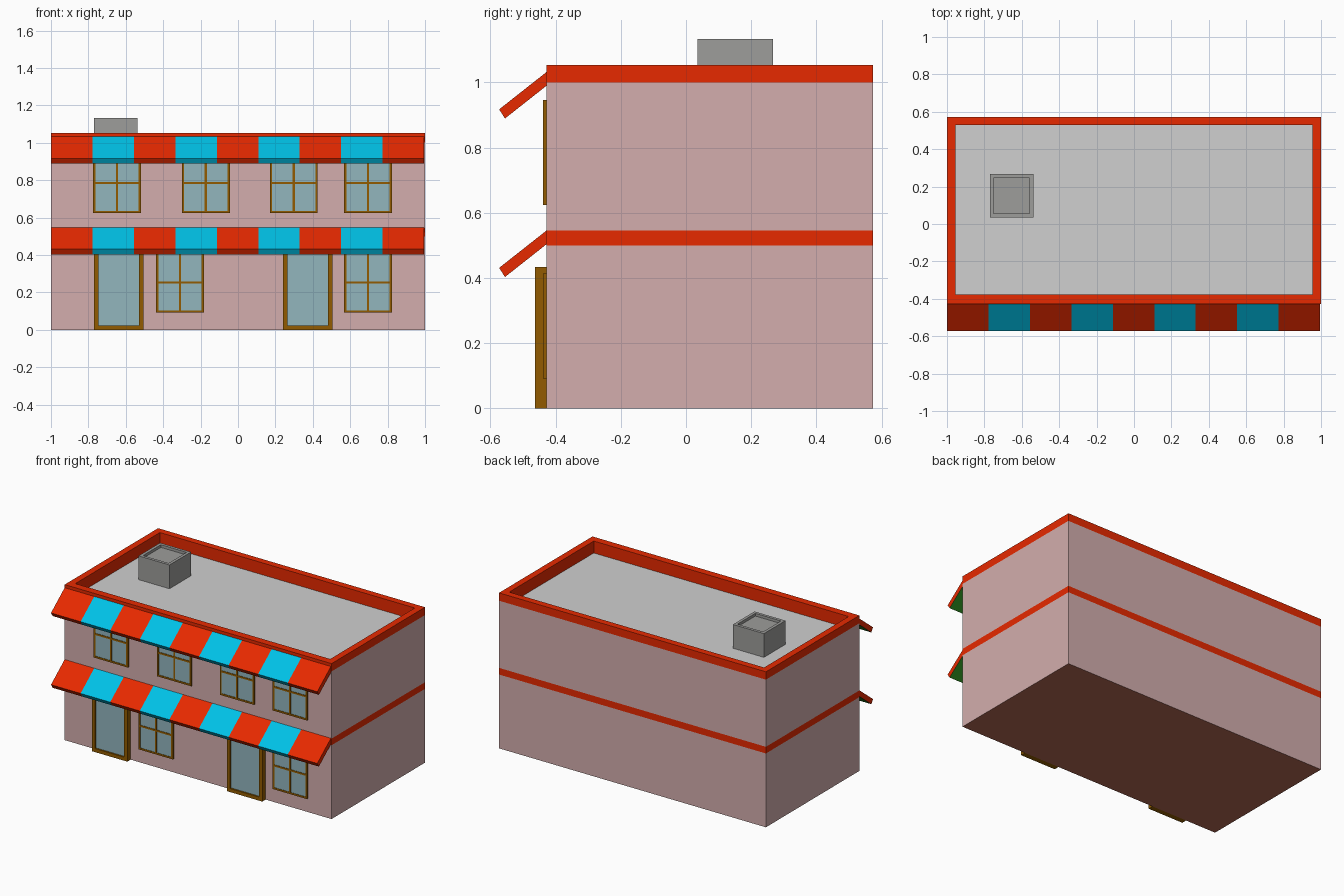
import bpy, bmesh

if "Cube" in bpy.data.objects:
    bpy.data.objects.remove(bpy.data.objects["Cube"])

def mat(name, r, g, b):
    lin = lambda c: (c / 255 / 12.92) if c < 10.3 else ((c / 255 + 0.055) / 1.055) ** 2.4
    m = bpy.data.materials.new(name)
    m.diffuse_color = (lin(r), lin(g), lin(b), 1)
    m.use_nodes = True
    m.node_tree.nodes["Principled BSDF"].inputs["Base Color"].default_value = m.diffuse_color
    return m

WALL = mat("pink_wall", 211, 174, 173)
RED = mat("red_trim", 234, 42, 0)
BLUE = mat("blue_stripe", 0, 196, 234)
GLASS = mat("window_glass", 146, 182, 190)
WOOD = mat("brown_wood", 146, 91, 0)
ROOF = mat("light_grey_roof", 208, 208, 208)
VENT = mat("grey_vent", 157, 157, 155)
BASE = mat("brown_base", 180, 104, 84)
GREEN = mat("green_underside", 44, 138, 30)

def finish(bm, name, mats):
    me = bpy.data.meshes.new(name)
    bm.to_mesh(me)
    bm.free()
    for m in mats:
        me.materials.append(m)
    ob = bpy.data.objects.new(name, me)
    bpy.context.collection.objects.link(ob)
    return ob

def add_box(bm, x0, x1, y0, y1, z0, z1, mi=0):
    vs = bmesh.ops.create_cube(bm, size=1)["verts"]
    for v in vs:
        v.co = (x1 if v.co.x > 0 else x0, y1 if v.co.y > 0 else y0, z1 if v.co.z > 0 else z0)
    for f in {f for v in vs for f in v.link_faces}:
        f.material_index = mi

def stacked_rings(name, rings, mats, band_mats, bottom, top):
    """Skin rectangles (x0, x1, y0, y1, z) one after another and cap both ends."""
    bm = bmesh.new()
    loops = [[bm.verts.new(p) for p in ((a, c, z), (b, c, z), (b, d, z), (a, d, z))]
             for a, b, c, d, z in rings]
    for lo, hi, mi in zip(loops, loops[1:], band_mats):
        for i in range(4):
            j = (i + 1) % 4
            bm.faces.new((lo[i], lo[j], hi[j], hi[i])).material_index = mi
    bm.faces.new(loops[0][::-1]).material_index = bottom
    bm.faces.new(loops[-1]).material_index = top
    return finish(bm, name, mats)

# Body: walls, two red bands, parapet and sunken flat roof
FRONT, BACK = -0.427, 0.573
FLOOR = 0.972
outer = (-1, 1, FRONT, BACK)
inner = (-0.955, 0.955, FRONT + 0.05, BACK - 0.045)
rings = [(*outer, z) for z in (0, 0.5, 0.545, 1.0, 1.053)] + [(*inner, 1.053), (*inner, FLOOR)]
stacked_rings("building_body", rings, [WALL, RED, ROOF, BASE], [0, 1, 0, 1, 1, 1], 3, 2)

# Roof vent box with a recessed top
vo, vi = (-0.77, -0.538, 0.035, 0.266), (-0.75, -0.558, 0.055, 0.246)
stacked_rings("roof_vent", [(*vo, FLOOR), (*vo, 1.133), (*vi, 1.133), (*vi, 1.115)],
              [VENT], [0, 0, 0], 0, 0)

# Striped sloping awnings with green undersides
def awning(name, z):
    bm = bmesh.new()
    prof = [(FRONT, z), (-0.573, z - 0.115), (-0.555, z - 0.143), (FRONT, z - 0.042)]
    n, x0, x1 = 9, -1.0, 0.995
    cols = [[bm.verts.new((x0 + (x1 - x0) * i / n, y, h)) for y, h in prof] for i in range(n + 1)]
    for i in range(n):
        for k in range(4):
            j = (k + 1) % 4
            f = bm.faces.new((cols[i][k], cols[i][j], cols[i + 1][j], cols[i + 1][k]))
            f.material_index = 2 if k == 2 else i % 2
    bm.faces.new(cols[0][::-1])
    bm.faces.new(cols[-1])
    bmesh.ops.recalc_face_normals(bm, faces=bm.faces)
    return finish(bm, name, [RED, BLUE, GREEN])

awning("upper_awning", 1.032)
awning("lower_awning", 0.546)

# Doors: deep frame around a glass panel
def door(name, x0):
    bm = bmesh.new()
    x1, y0, t, h = x0 + 0.266, -0.463, 0.024, 0.434
    add_box(bm, x0, x0 + t, y0, FRONT, 0, h)
    add_box(bm, x1 - t, x1, y0, FRONT, 0, h)
    add_box(bm, x0 + t, x1 - t, y0, FRONT, 0, t)
    add_box(bm, x0 + t, x1 - t, y0, FRONT, h - t, h)
    add_box(bm, x0 + t, x1 - t, -0.452, FRONT, t, h - t, 1)
    return finish(bm, name, [WOOD, GLASS])

door("left_door", -0.771)
door("right_door", 0.24)

# Windows: thin frame with crossing bars over glass
def window(name, x0, z0):
    bm = bmesh.new()
    w, h, y0, t, b = 0.256, 0.322, -0.438, 0.012, 0.006
    x1, z1 = x0 + w, z0 + h
    xc, zc = x0 + w / 2, z0 + h / 2
    add_box(bm, x0, x0 + t, y0, FRONT, z0, z1)
    add_box(bm, x1 - t, x1, y0, FRONT, z0, z1)
    for za, zb in ((z0, z0 + t), (zc - b, zc + b), (z1 - t, z1)):
        add_box(bm, x0 + t, x1 - t, y0, FRONT, za, zb)
    for za, zb in ((z0 + t, zc - b), (zc + b, z1 - t)):
        add_box(bm, xc - b, xc + b, y0, FRONT, za, zb)
    add_box(bm, x0 + t, x1 - t, y0 + 0.003, FRONT, z0 + t, z1 - t, 1)
    return finish(bm, name, [WOOD, GLASS])

for i, x in enumerate((-0.775, -0.3, 0.17, 0.567)):
    window(f"upper_window_{i + 1}", x, 0.624)
for i, x in enumerate((-0.438, 0.567)):
    window(f"lower_window_{i + 1}", x, 0.092)
